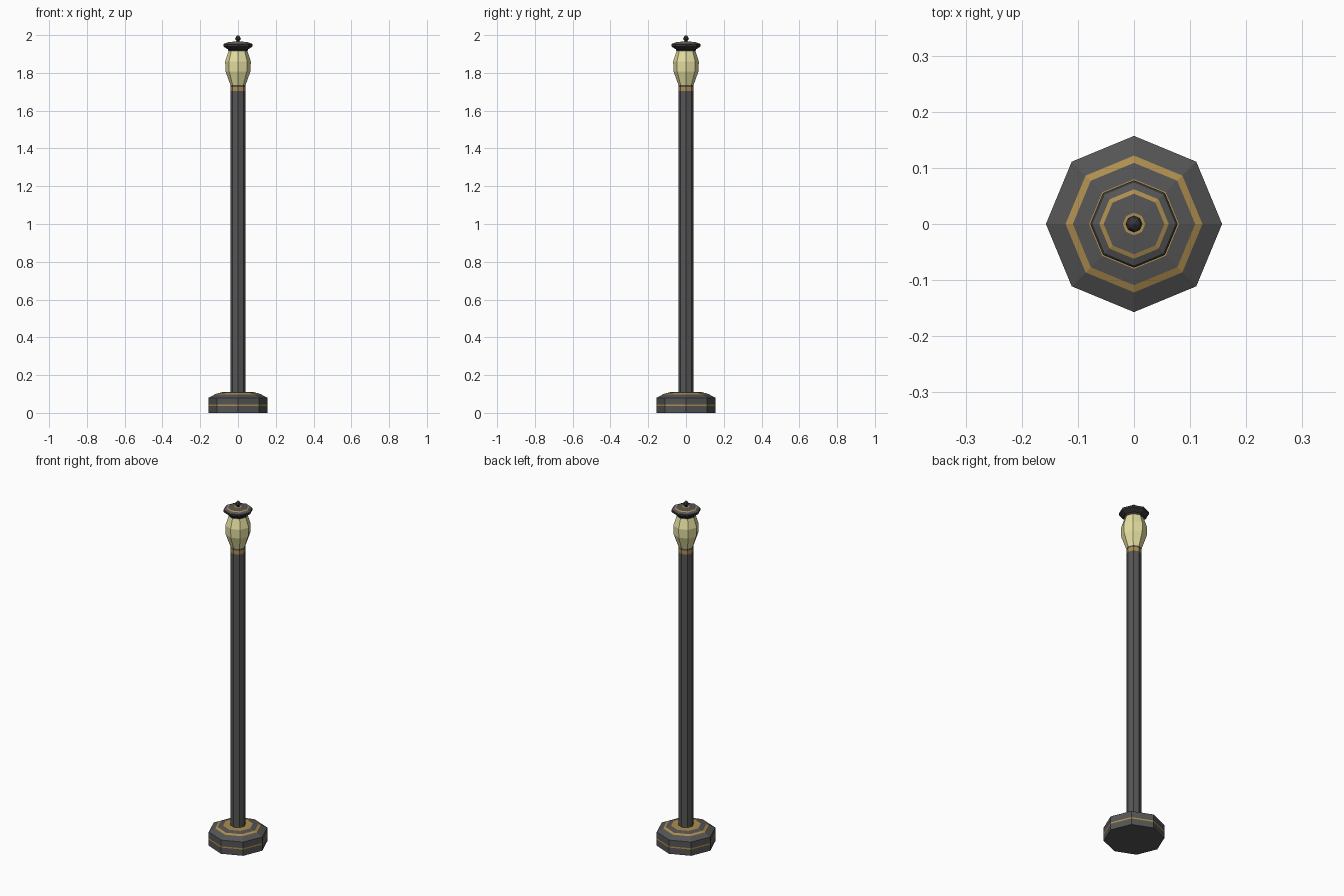
import bpy, bmesh
from math import cos, sin, tau

if "Cube" in bpy.data.objects:
    bpy.data.objects.remove(bpy.data.objects["Cube"])


def material(name, color):
    m = bpy.data.materials.new(name)
    m.diffuse_color = (*color, 1)
    m.use_nodes = True
    m.node_tree.nodes["Principled BSDF"].inputs["Base Color"].default_value = m.diffuse_color
    return m


DARK = material("dark_metal", (0.09, 0.09, 0.09))
GOLD = material("gold_trim", (0.42, 0.27, 0.08))
BLACK = material("black_metal", (0.04, 0.04, 0.045))
GLASS = material("pale_glass", (0.78, 0.74, 0.36))


def lathe(name, start, steps, sides=8):
    """Turn a profile; each step is (radius, z, material of the band leading to it)."""
    bm = bmesh.new()
    mats = []

    def ring(r, z):
        if r == 0:
            return [bm.verts.new((0, 0, z))] * sides
        return [bm.verts.new((r * cos(tau * i / sides), r * sin(tau * i / sides), z))
                for i in range(sides)]

    prev = ring(*start)
    bottom = bm.faces.new(prev[::-1])
    for r, z, mat in steps:
        if mat not in mats:
            mats.append(mat)
        cur = ring(r, z)
        for i in range(sides):
            j = (i + 1) % sides
            corners = [prev[i], prev[j], cur[j], cur[i]] if r else [prev[i], prev[j], cur[i]]
            bm.faces.new(corners).material_index = mats.index(mat)
        prev = cur
    if steps[-1][0]:
        bm.faces.new(prev).material_index = len(mats) - 1
    bm.normal_update()
    mesh = bpy.data.meshes.new(name)
    bm.to_mesh(mesh)
    bm.free()
    for m in mats:
        mesh.materials.append(m)
    obj = bpy.data.objects.new(name, mesh)
    bpy.context.collection.objects.link(obj)
    return obj


# Stepped octagonal foot with two gold bands
lathe("base", (0.157, 0), [
    (0.157, 0.036, DARK), (0.157, 0.044, GOLD), (0.157, 0.08, DARK),
    (0.122, 0.098, DARK), (0.109, 0.104, GOLD), (0.08, 0.11, DARK)])

# Post with a gold collar near the top
lathe("post", (0.04, 0.10), [
    (0.04, 1.703, DARK), (0.04, 1.725, GOLD), (0.04, 1.737, DARK)])

# Bulging glass lantern
lathe("lantern_glass", (0.04, 1.735), [
    (0.066, 1.808, GLASS), (0.068, 1.86, GLASS), (0.049, 1.92, GLASS)])

# Flared cap with a gold inlay on its upper face
lathe("cap", (0.049, 1.912), [
    (0.054, 1.925, BLACK), (0.078, 1.94, BLACK), (0.078, 1.95, BLACK),
    (0.074, 1.954, BLACK), (0.062, 1.959, DARK), (0.054, 1.962, GOLD),
    (0.02, 1.966, DARK)])

# Pointed finial
lathe("finial", (0.008, 1.963), [
    (0.009, 1.97, BLACK), (0.015, 1.98, BLACK), (0.010, 1.992, BLACK), (0, 2.0, BLACK)])
